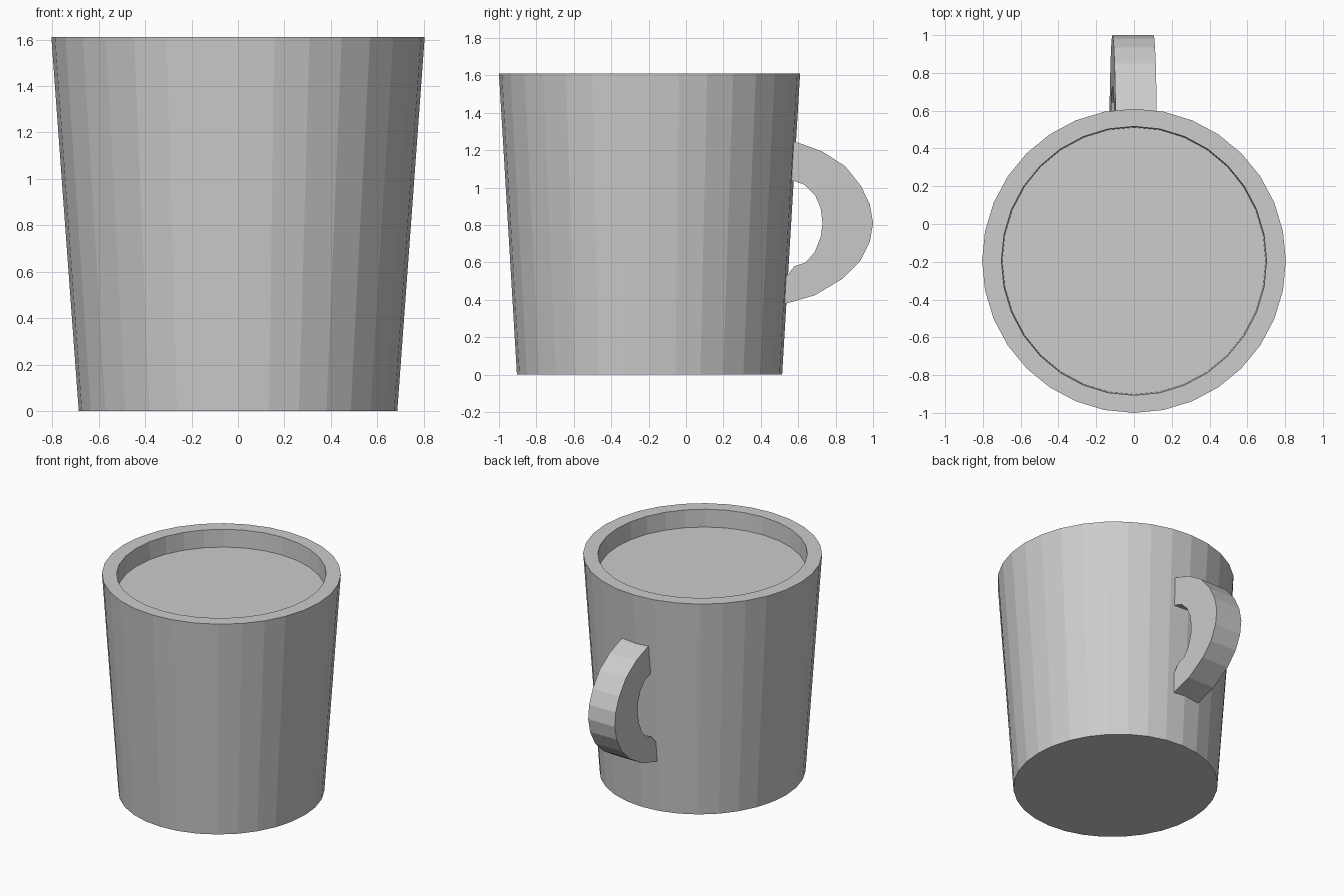
import bpy
import bmesh
from math import sin, cos, tau

SIDES = 32
CENTRE_Y = -0.195
FILL_Z = 1.48

cube = bpy.data.objects.get("Cube")
if cube:
    bpy.data.objects.remove(cube)

grey = bpy.data.materials.new("plain_grey")
grey.use_nodes = True
grey.diffuse_color = (0.604, 0.604, 0.604, 1)
grey.node_tree.nodes["Principled BSDF"].inputs["Base Color"].default_value = grey.diffuse_color


def finish(name, bm, recalc=True):
    """Turn a bmesh into a flat-shaded object with the grey material."""
    if recalc:
        bmesh.ops.recalc_face_normals(bm, faces=bm.faces)
    mesh = bpy.data.meshes.new(name)
    bm.to_mesh(mesh)
    bm.free()
    mesh.materials.append(grey)
    obj = bpy.data.objects.new(name, mesh)
    bpy.context.collection.objects.link(obj)
    return obj


def ring(bm, rx, ry, z):
    angles = [tau * i / SIDES for i in range(SIDES)]
    return [bm.verts.new((rx * cos(a), CENTRE_Y + ry * sin(a), z)) for a in angles]


def bridge(bm, lower, upper):
    for i in range(len(lower)):
        j = (i + 1) % len(lower)
        bm.faces.new((lower[i], lower[j], upper[j], upper[i]))


# Cup: closed base, tapered outer wall, flat rim and short inner wall
bm = bmesh.new()
profile = [
    (0.686, 0.709, 0),
    (0.804, 0.805, 1.61),
    (0.702, 0.712, 1.61),
    (0.697, 0.707, FILL_Z),
]
rings = [ring(bm, *p) for p in profile]
for lower, upper in zip(rings, rings[1:]):
    bridge(bm, lower, upper)
bm.faces.new(rings[0][::-1])
finish("cup_body", bm, recalc=False)

# Level surface of the contents
bm = bmesh.new()
bm.faces.new(ring(bm, 0.697, 0.707, FILL_Z))
finish("drink_surface", bm, recalc=False)

# Handle: C-shaped side profile (y, z), ends sunk into the wall
outer = [(0.55, 1.25), (0.6, 1.24), (0.725, 1.195), (0.85, 1.115), (0.935, 1.01),
         (0.983, 0.91), (1.0, 0.81), (0.983, 0.71), (0.93, 0.605), (0.84, 0.515),
         (0.69, 0.425), (0.5, 0.37)]
inner = [(0.55, 1.035), (0.58, 1.035), (0.635, 1.015), (0.69, 0.96), (0.72, 0.89),
         (0.73, 0.81), (0.72, 0.735), (0.688, 0.655), (0.64, 0.6), (0.58, 0.58),
         (0.54, 0.53), (0.5, 0.52)]
outline = outer + inner[::-1]

bm = bmesh.new()
sides = []
for half_width in (-0.109, 0.109):
    # The handle leans a little sideways with height
    sides.append([bm.verts.new((half_width - 0.005 + 0.037 * (z - 0.81), y, z))
                  for y, z in outline])
bridge(bm, *sides)
for side in sides:
    bm.faces.new(side)
finish("handle", bm)
